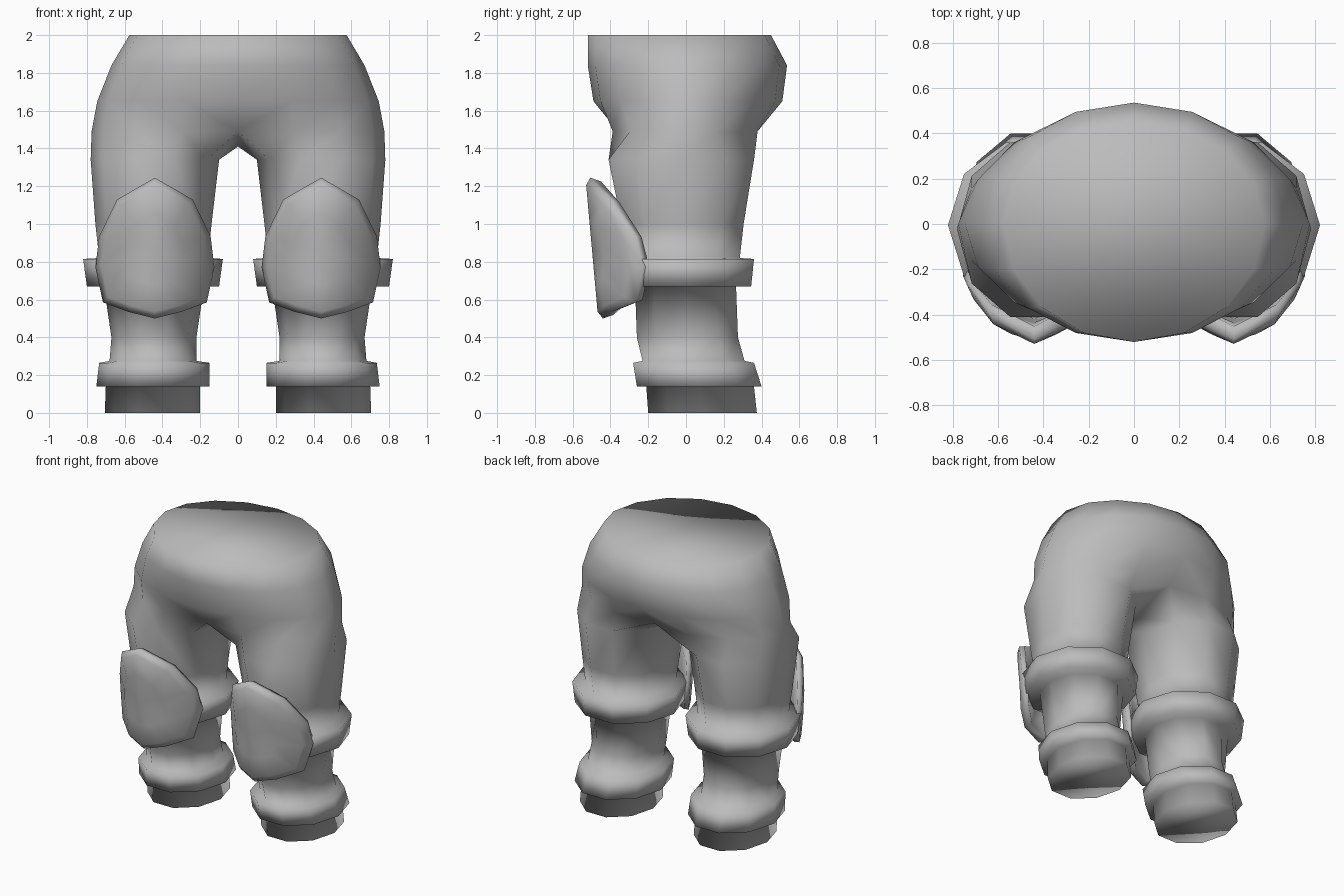
import bpy, bmesh
from math import sin, cos, pi, radians

cube = bpy.data.objects.get("Cube")
if cube:
    bpy.data.objects.remove(cube)

grey = bpy.data.materials.new("neutral grey")
grey.use_nodes = True
grey.diffuse_color = (0.5, 0.5, 0.5, 1)
grey.node_tree.nodes["Principled BSDF"].inputs["Base Color"].default_value = (0.5, 0.5, 0.5, 1)

SIDES = 10


def finish(bm, name):
    """Turn a half model into a smooth object mirrored across x."""
    bmesh.ops.recalc_face_normals(bm, faces=bm.faces[:])
    mesh = bpy.data.meshes.new(name)
    bm.to_mesh(mesh)
    bm.free()
    mesh.materials.append(grey)
    mesh.shade_smooth()
    obj = bpy.data.objects.new(name, mesh)
    bpy.context.collection.objects.link(obj)
    mod = obj.modifiers.new("mirror", 'MIRROR')
    mod.use_clip = True
    mod.merge_threshold = 0.002
    return obj


def bridge(bm, a, b, closed=True):
    n = len(a)
    for i in range(n if closed else n - 1):
        j = (i + 1) % n
        bm.faces.new((a[i], a[j], b[j], b[i]))


def leg_ring(bm, z, x0, x1, y0, y1):
    """Ten-sided ring inside the given bounds, starting on the outside."""
    cx, cy, rx = (x0 + x1) / 2, (y0 + y1) / 2, (x1 - x0) / 2
    ry = (y1 - y0) / 2 / sin(radians(72))
    turn = 2 * pi / SIDES
    return [bm.verts.new((cx + rx * cos(k * turn), cy + ry * sin(k * turn), z))
            for k in range(SIDES)]


def waist_ring(bm, z, rx, front, back):
    """Half ellipse from the front centre around the side to the back centre."""
    ring = []
    for i in range(SIDES - 1):
        t = -pi / 2 + i * pi / (SIDES - 2)
        x = 0 if i in (0, SIDES - 2) else rx * cos(t)
        ring.append(bm.verts.new((x, sin(t) * (back if t > 0 else -front), z)))
    return ring


# Trousers: leg with ankle cuff and knee band, from the foot up
bm = bmesh.new()
leg_rows = [
    (0.00, 0.20, 0.705, -0.20, 0.375),
    (0.14, 0.20, 0.70, -0.21, 0.36),
    (0.14, 0.15, 0.75, -0.26, 0.40),
    (0.265, 0.15, 0.735, -0.28, 0.36),
    (0.275, 0.22, 0.68, -0.23, 0.31),
    (0.40, 0.22, 0.67, -0.26, 0.275),
    (0.67, 0.18, 0.71, -0.27, 0.265),
    (0.67, 0.10, 0.80, -0.35, 0.345),
    (0.815, 0.08, 0.82, -0.37, 0.36),
    (0.82, 0.16, 0.735, -0.31, 0.285),
    (1.00, 0.14, 0.755, -0.34, 0.305),
    (1.34, 0.10, 0.78, -0.41, 0.36),
]
rings = [leg_ring(bm, *row) for row in leg_rows]
bm.faces.new(rings[0])
for a, b in zip(rings, rings[1:]):
    bridge(bm, a, b)

# Hips: the inner leg vertex becomes the crotch, the others the half waist
hip = waist_ring(bm, 1.49, 0.775, -0.42, 0.41)
hip[0].co.y, hip[-1].co.y = -0.36, 0.36
crotch = bm.verts.new((0, 0, 1.41))
bridge(bm, rings[-1], hip[4:] + [crotch] + hip[:4])
rows = [(1.65, 0.745, -0.49, 0.51), (1.84, 0.67, -0.52, 0.535), (2.0, 0.575, -0.52, 0.45)]
for row in rows:
    ring = waist_ring(bm, *row)
    bridge(bm, hip, ring, closed=False)
    hip = ring
bm.faces.new(hip)
finish(bm, "trousers")

# Knee pads: curved shields, pointed at the top
half = [(0.2, 1.13), (0.295, 0.935), (0.315, 0.77), (0.275, 0.585), (0.14, 0.535)]
outline = [(0, 1.245)] + half + [(0, 0.5)] + [(-x, z) for x, z in reversed(half)]
CX, CZ = 0.44, 0.86


def pad_point(x, z, depth):
    y = -0.465 - 0.09 * (z - 0.5) + 2.4 * x * x + depth
    return (CX + x, y, z)


bm = bmesh.new()
layers = [(0.5, 0), (0.9, 0), (1.0, 0.025), (0.95, 0.08), (0.5, 0.08)]
rings = [[bm.verts.new(pad_point(x * s, CZ + (z - CZ) * s, d)) for x, z in outline]
         for s, d in layers]
for a, b in zip(rings, rings[1:]):
    bridge(bm, a, b)
for ring, depth in ((rings[0], 0), (rings[-1], 0.08)):
    hub = bm.verts.new(pad_point(0, CZ, depth))
    for i in range(len(ring)):
        bm.faces.new((hub, ring[i], ring[(i + 1) % len(ring)]))
finish(bm, "knee_pads")
